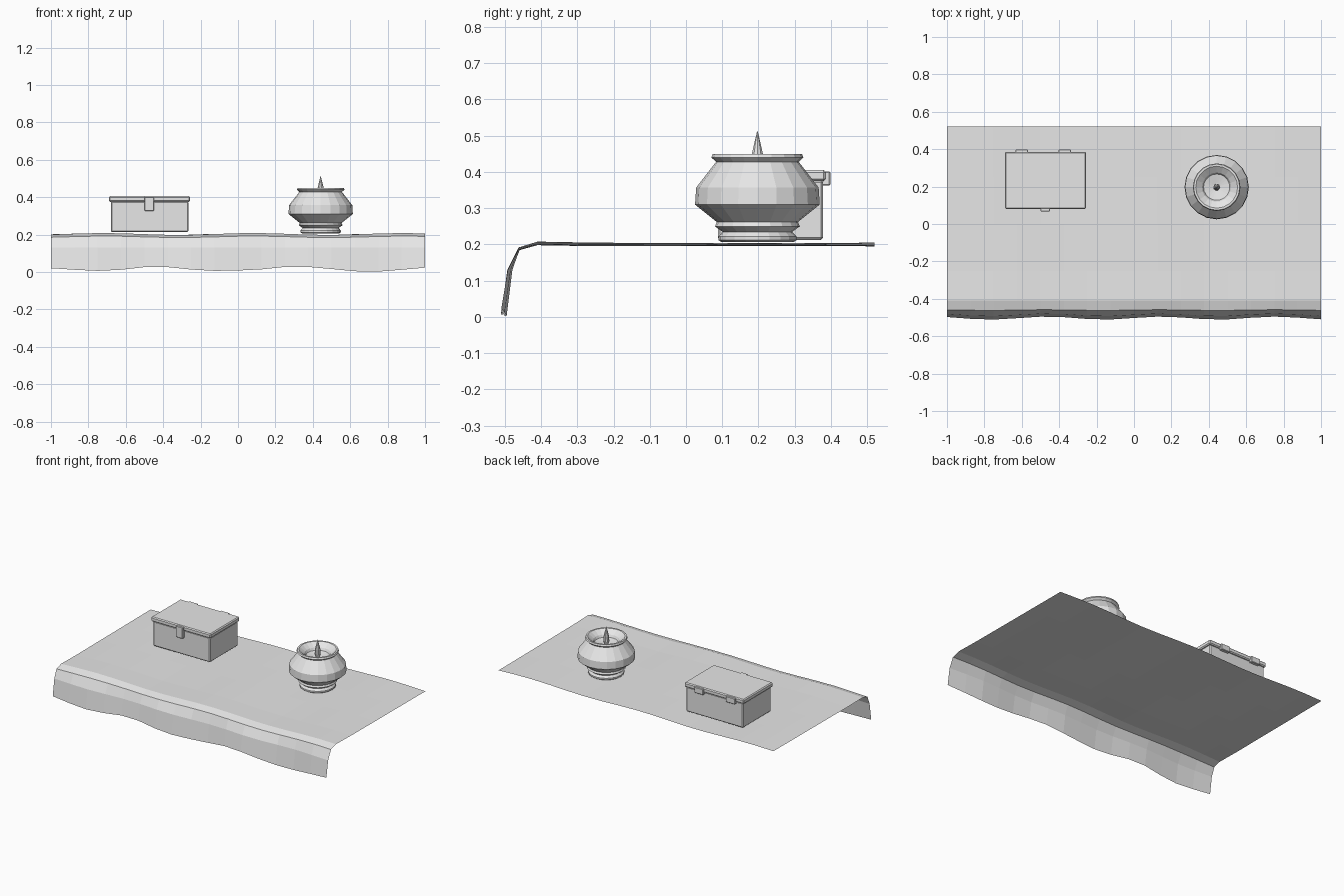
import bpy, bmesh, math
from mathutils import Vector

if "Cube" in bpy.data.objects:
    bpy.data.objects.remove(bpy.data.objects["Cube"], do_unlink=True)

grey = bpy.data.materials.new("plain grey")
grey.use_nodes = True
grey.diffuse_color = (0.8, 0.8, 0.8, 1)
grey.node_tree.nodes["Principled BSDF"].inputs["Base Color"].default_value = (0.8, 0.8, 0.8, 1)


def finish(name, bm):
    mesh = bpy.data.meshes.new(name)
    bm.to_mesh(mesh)
    bm.free()
    mesh.materials.append(grey)
    obj = bpy.data.objects.new(name, mesh)
    bpy.context.collection.objects.link(obj)
    return obj


def box(name, low, high, bevel=0.0):
    low, high = Vector(low), Vector(high)
    bm = bmesh.new()
    bmesh.ops.create_cube(bm, size=1)
    bmesh.ops.scale(bm, vec=high - low, verts=bm.verts)
    bmesh.ops.translate(bm, vec=(low + high) / 2, verts=bm.verts)
    obj = finish(name, bm)
    if bevel:
        mod = obj.modifiers.new("soft edges", "BEVEL")
        mod.width, mod.segments = bevel, 1
    return obj


def lathe(name, profile, x, y, sides):
    bm = bmesh.new()
    rings = []
    for r, z in profile:
        rings.append([bm.verts.new((x + r * math.cos(math.tau * i / sides),
                                    y + r * math.sin(math.tau * i / sides), z))
                      for i in range(sides)])
    for a, b in zip(rings, rings[1:]):
        for i in range(sides):
            j = (i + 1) % sides
            bm.faces.new((a[i], a[j], b[j], b[i]))
    bm.faces.new(rings[0][::-1])
    bm.faces.new(rings[-1])
    return finish(name, bm)


# Table cloth: a thin rippled sheet that folds down over the front edge
hem = [0.020, 0.012, 0.006, 0.012, 0.026, 0.026, 0.013, 0.006, 0.008,
       0.014, 0.027, 0.027, 0.016, 0.004, 0.002, 0.012, 0.023]
# rows: depth, height, ripple in depth, ripple in height
rows = [(0.52, 0.2, 0, 0.005), (0.25, 0.2, 0, 0.004), (0, 0.2, 0, 0.004),
        (-0.25, 0.2, 0, 0.005), (-0.41, 0.203, 0, 0.005),
        (-0.46, 0.188, 0.002, 0.004), (-0.486, 0.13, 0.007, 0), (-0.503, 0, 0.008, 0)]
bm = bmesh.new()
grid = []
for k, (y, z, ry, rz) in enumerate(rows):
    line = []
    for i, drop in enumerate(hem):
        x = -1 + 2 * i / (len(hem) - 1)
        wave = math.cos(math.tau * (x + 0.77) / 0.61)
        lift = drop if k == len(rows) - 1 else rz * math.cos(math.tau * (x + 0.77) / 0.8 + y)
        line.append(bm.verts.new((x, y - ry * wave, z + lift)))
    grid.append(line)
for a, b in zip(grid, grid[1:]):
    for i in range(len(hem) - 1):
        bm.faces.new((a[i], b[i], b[i + 1], a[i + 1]))
cloth = finish("table_cloth", bm)

# Lidded box with front clasp and two rear hinges
box("box_body", (-0.68, 0.088, 0.213), (-0.265, 0.378, 0.377), 0.006)
box("box_lid", (-0.69, 0.08, 0.375), (-0.257, 0.386, 0.405), 0.006)
box("box_clasp", (-0.5, 0.067, 0.327), (-0.45, 0.09, 0.402), 0.003)
for side, x in (("right", -0.6), ("left", -0.37)):
    box(side + "_hinge", (x - 0.033, 0.375, 0.363), (x + 0.033, 0.398, 0.402), 0.003)

# Round pot with a hollow bowl, and a pointed finial standing in it
pot = [(0.1, 0.207), (0.108, 0.212), (0.108, 0.222), (0.096, 0.235), (0.117, 0.25),
       (0.112, 0.262), (0.172, 0.31), (0.169, 0.357), (0.114, 0.428), (0.127, 0.44),
       (0.123, 0.45), (0.112, 0.45), (0.078, 0.425), (0.07, 0.41), (0.02, 0.4)]
lathe("pot", pot, 0.442, 0.197, 20)
spike = [(0.01, 0.398), (0.018, 0.42), (0.016, 0.45), (0.009, 0.48), (0.001, 0.512)]
lathe("pot_spike", spike, 0.442, 0.197, 10)
